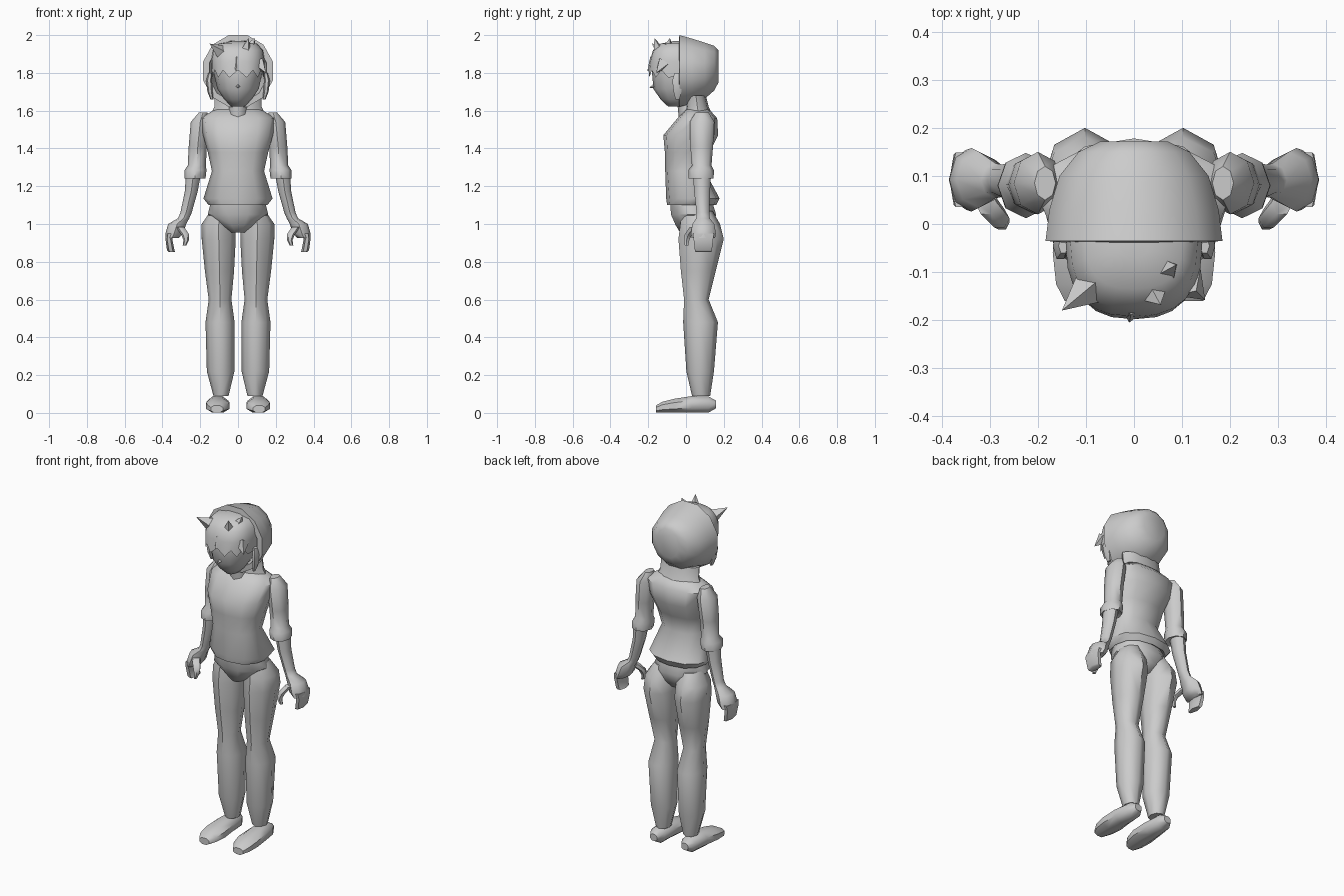
import bpy, bmesh, math
from mathutils import Vector

grey = bpy.data.materials.new("plain grey")
grey.diffuse_color = (0.6, 0.6, 0.6, 1)


def finish(name, bm, angle=50, recalc=True):
    if recalc:
        bmesh.ops.recalc_face_normals(bm, faces=bm.faces[:])
    me = bpy.data.meshes.new(name)
    bm.to_mesh(me)
    bm.free()
    me.materials.append(grey)
    ob = bpy.data.objects.new(name, me)
    bpy.context.collection.objects.link(ob)
    bpy.ops.object.select_all(action='DESELECT')
    ob.select_set(True)
    bpy.context.view_layer.objects.active = ob
    bpy.ops.object.shade_smooth_by_angle(angle=math.radians(angle))
    return ob


def loft(name, rings, n=8, side=1, along_y=False, power=1.0, half=False, angle=50):
    """Skin ellipses (cx, cy, cz, rx, r2) lying flat, or upright when along_y."""
    bm = bmesh.new()
    loops = []
    grow = 1 / math.cos(math.pi / n) if half else 1
    for cx, cy, cz, rx, r2 in rings:
        loop = []
        for i in range(n):
            t = (i + (0.5 if half else 0)) * math.tau / n
            c, s = math.cos(t) * grow, math.sin(t) * grow
            u = rx * math.copysign(abs(c) ** power, c)
            v = r2 * math.copysign(abs(s) ** power, s)
            p = (cx + u, cy, cz + v) if along_y else (cx + u, cy + v, cz)
            loop.append(bm.verts.new((p[0] * side, p[1], p[2])))
        loops.append(loop)
    for a, b in zip(loops, loops[1:]):
        for i in range(n):
            j = (i + 1) % n
            bm.faces.new((a[i], a[j], b[j], b[i]))
    bm.faces.new(loops[0][::-1])
    bm.faces.new(loops[-1])
    return finish(name, bm, angle)


def body(name, rows, **kw):
    """Centred loft from rows (z, half width, front y, back y)."""
    return loft(name, [(0, (f + b) / 2, z, w, (b - f) / 2) for z, w, f, b in rows], **kw)


def spike(name, base, tip, r):
    base, tip = Vector(base), Vector(tip)
    d = tip - base
    bm = bmesh.new()
    bmesh.ops.create_cone(bm, cap_ends=True, segments=4, radius1=r, radius2=0, depth=d.length)
    q = d.to_track_quat('Z', 'Y')
    for v in bm.verts:
        v.co = q @ v.co + (base + tip) / 2
    finish(name, bm)


# Torso
body("shirt", [(1.12, .14, -.08, .13), (1.10, .155, -.10, .16), (1.135, .183, -.105, .178),
               (1.28, .138, -.11, .10), (1.38, .16, -.112, .125), (1.47, .185, -.12, .17),
               (1.56, .20, -.045, .165), (1.605, .125, -.005, .125)], n=12, power=.85)
body("pelvis", [(1.13, .14, -.09, .14), (1.05, .16, -.085, .165),
                (.995, .10, -.06, .15), (.955, .04, -.035, .12)], n=10, power=.9)
body("neck", [(1.53, .055, -.035, .08), (1.68, .045, -.05, .06)], n=8)

# Limbs, one set per side
for side, tag in ((1, "left"), (-1, "right")):
    loft(tag + "_leg", [(.09, .06, 1.07, .055, .08), (.102, .075, 1.0, .09, .105),
                        (.102, .08, .92, .09, .12), (.098, .065, .75, .077, .092),
                        (.095, .055, .60, .060, .065), (.095, .077, .48, .077, .092),
                        (.092, .075, .22, .073, .073), (.090, .08, .09, .040, .048)],
         n=8, side=side)
    loft(tag + "_shoe", [(.112, -.16, .020, .032, .019), (.110, -.125, .030, .052, .029),
                         (.107, -.06, .038, .062, .037), (.107, .03, .045, .055, .044),
                         (.103, .12, .044, .045, .042), (.103, .16, .045, .022, .02)],
         n=8, side=side, along_y=True, half=True, power=.9)
    loft(tag + "_sleeve", [(.185, .085, 1.59, .022, .035), (.20, .085, 1.54, .050, .065),
                           (.213, .083, 1.41, .048, .060), (.218, .083, 1.31, .048, .052),
                           (.225, .08, 1.285, .058, .068), (.228, .08, 1.24, .056, .066),
                           (.23, .08, 1.25, .035, .045)], n=8, side=side)
    loft(tag + "_forearm", [(.235, .085, 1.27, .040, .048), (.248, .085, 1.17, .034, .042),
                            (.275, .09, 1.06, .030, .034), (.288, .09, 1.03, .030, .036),
                            (.322, .092, 1.0, .048, .058), (.338, .092, .95, .046, .066),
                            (.350, .092, .925, .035, .062)], n=8, side=side)
    loft(tag + "_fingers", [(.358, .092, .95, .026, .065), (.366, .092, .92, .018, .06),
                            (.356, .092, .86, .020, .052), (.350, .092, .852, .018, .048)],
         n=6, side=side)
    loft(tag + "_thumb", [(.308, .045, .985, .022, .028), (.280, .012, .945, .021, .022),
                          (.274, .003, .915, .015, .017), (.284, .003, .885, .009, .010)],
         n=6, side=side)
    loft(tag + "_ear", [(.138, -.045, 1.66, .008, .012), (.148, -.045, 1.70, .014, .024),
                        (.153, -.045, 1.76, .016, .032), (.147, -.045, 1.80, .010, .018)],
         n=6, side=side)

# Head
body("head", [(1.622, .035, -.095, .00), (1.66, .072, -.135, .04), (1.715, .110, -.172, .08),
              (1.80, .128, -.180, .10), (1.88, .128, -.175, .10), (1.935, .10, -.135, .07),
              (1.96, .05, -.09, .02)], n=12)
spike("nose", (0, -.165, 1.73), (0, -.195, 1.722), .014)

# Hood: outer shell from back to rim, then the inner lining
loft("hood", [(0, .172, 1.835, .070, .085), (0, .15, 1.825, .115, .118),
              (0, .10, 1.812, .155, .148), (0, .03, 1.81, .176, .172),
              (0, -.035, 1.81, .184, .190), (0, -.038, 1.81, .152, .160),
              (0, .07, 1.81, .125, .130)], n=12, along_y=True, half=True)
body("hood_collar", [(1.57, .15, -.01, .145), (1.62, .125, .00, .12), (1.68, .125, .0, .105)], n=12)

# Fringe with a zigzag lower edge
bm = bmesh.new()
cols = 14
grid = []
for z, rx, ry in ((1.79, .138, .158), (1.86, .142, .152), (1.92, .132, .135),
                  (1.955, .10, .095), (1.968, .03, .03)):
    row = []
    for i in range(cols + 1):
        t = math.radians(-105 + 210 * i / cols)
        s, c = math.sin(t), math.cos(t)
        h = z
        if z < 1.8:
            h += (.025 if i % 2 else -.015) - (.03 if abs(i - cols / 2) > 5 else 0)
        row.append(bm.verts.new((rx * math.copysign(abs(s) ** .8, s),
                                 -.04 - ry * math.copysign(abs(c) ** .8, c), h)))
    grid.append(row)
for a, b in zip(grid, grid[1:]):
    for i in range(cols):
        bm.faces.new((a[i], a[i + 1], b[i + 1], b[i]))
bm.faces.new(grid[-1])
finish("hair_fringe", bm, recalc=False)

# Loose hair tufts
for base, tip, r in (((.06, -.10, 1.92), (.088, -.085, 1.985), .04),
                     ((-.09, -.13, 1.91), (-.15, -.18, 1.955), .04),
                     ((.04, -.14, 1.91), (.055, -.168, 1.985), .035),
                     ((.11, -.12, 1.85), (.148, -.158, 1.80), .04),
                     ((0, -.16, 1.86), (-.01, -.205, 1.81), .04)):
    spike("hair_tuft", base, tip, r)
